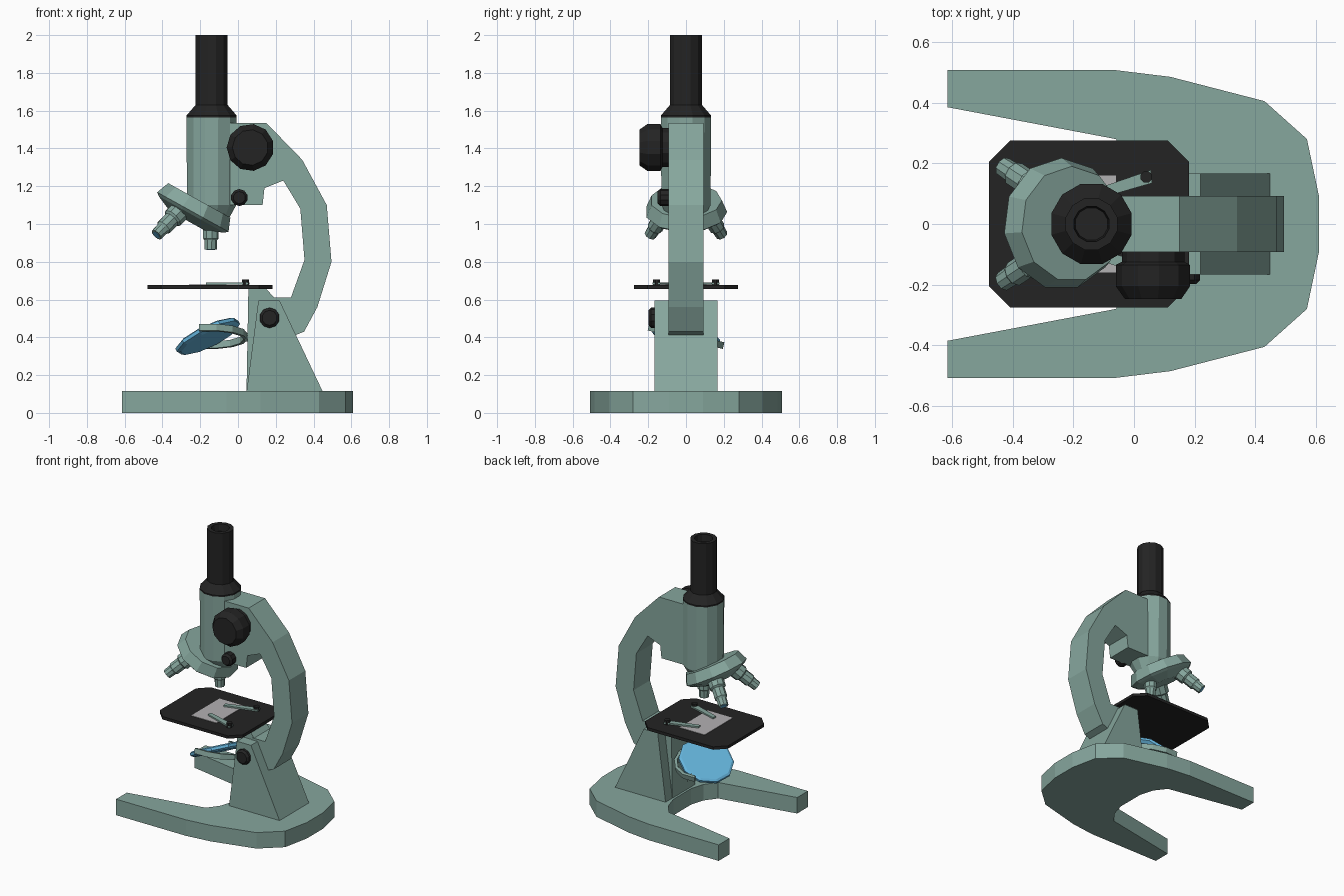
import bpy, bmesh, math
from mathutils import Vector

if "Cube" in bpy.data.objects:
    bpy.data.objects.remove(bpy.data.objects["Cube"])


def material(name, rgb):
    m = bpy.data.materials.new(name)
    m.diffuse_color = (*rgb, 1)
    m.use_nodes = True
    m.node_tree.nodes["Principled BSDF"].inputs["Base Color"].default_value = m.diffuse_color
    return m


GREEN = material("sage_green", (0.24, 0.385, 0.34))
BLACK = material("soft_black", (0.017, 0.017, 0.017))
BLUE = material("mirror_blue", (0.13, 0.46, 0.72))
GREY = material("glass_grey", (0.45, 0.44, 0.45))


def finish(name, bm, mat):
    bmesh.ops.recalc_face_normals(bm, faces=bm.faces)
    me = bpy.data.meshes.new(name)
    bm.to_mesh(me)
    bm.free()
    me.materials.append(mat)
    ob = bpy.data.objects.new(name, me)
    bpy.context.collection.objects.link(ob)
    return ob


def loft(name, rings, mat, closed=False):
    """Skin a list of equal-length point rings, capped unless closed."""
    bm = bmesh.new()
    vs = [[bm.verts.new(p) for p in r] for r in rings]
    n = len(vs[0])
    pairs = list(zip(vs, vs[1:]))
    if closed:
        pairs.append((vs[-1], vs[0]))
    for a, b in pairs:
        for i in range(n):
            j = (i + 1) % n
            bm.faces.new((a[i], a[j], b[j], b[i]))
    if not closed:
        bm.faces.new(vs[0])
        bm.faces.new(vs[-1])
    return finish(name, bm, mat)


def prism_z(name, pts, z0, z1, mat):
    return loft(name, [[(x, y, z) for x, y in pts] for z in (z0, z1)], mat)


def prism_y(name, pts, y0, y1, mat):
    return loft(name, [[(x, y, z) for x, z in pts] for y in (y0, y1)], mat)


def lathe(name, profile, origin, axis, mat, n=12):
    """Profile of (radius, distance) turned about an axis."""
    o = Vector(origin)
    q = Vector(axis).to_track_quat('Z', 'Y')
    rings = []
    for r, t in profile:
        ring = []
        for i in range(n):
            a = 2 * math.pi * (i + 0.5) / n
            ring.append(o + q @ Vector((r * math.cos(a), r * math.sin(a), t)))
        rings.append(ring)
    return loft(name, rings, mat)


# Horseshoe base
half = [(-0.615, 0.385), (-0.615, 0.507), (-0.06, 0.507), (0.12, 0.485),
        (0.43, 0.405), (0.57, 0.28), (0.61, 0.09)]
inner = [(0.03, 0.10), (0.0, 0.20), (-0.06, 0.28)]
side = inner + half
prism_z("base", side + [(x, -y) for x, y in reversed(side)], 0, 0.115, GREEN)

# Pillar and curved arm
prism_y("pillar", [(0.045, 0.11), (0.45, 0.11), (0.22, 0.595), (0.108, 0.595)],
        -0.167, 0.167, GREEN)
prism_y("arm", [(-0.06, 1.535), (0.15, 1.535), (0.34, 1.34), (0.47, 1.10),
                (0.495, 0.80), (0.42, 0.56), (0.35, 0.43), (0.30, 0.41),
                (0.2, 0.37), (0.12, 0.5), (0.18, 0.61), (0.28, 0.61),
                (0.352, 0.81), (0.33, 1.08), (0.24, 1.23), (0.14, 1.19),
                (0.13, 1.10), (-0.06, 1.10)], -0.093, 0.093, GREEN)
prism_y("stage_bracket", [(0.045, 0.11), (0.2, 0.11), (0.2, 0.6),
                          (0.15, 0.657), (0.055, 0.657)], -0.09, 0.09, GREEN)

# Body tube, collar and eyepiece
TX = -0.14
lathe("body_tube", [(0.09, 1.02), (0.135, 1.10), (0.137, 1.57)],
      (TX, 0, 0), (0, 0, 1), GREEN)
lathe("eyepiece", [(0.137, 1.565), (0.137, 1.575), (0.088, 1.63), (0.088, 2.0),
                   (0.06, 2.0), (0.055, 1.95)], (TX, 0, 0), (0, 0, 1), BLACK)

# Tilted nosepiece
tilt = math.radians(29)
A = Vector((-math.sin(tilt), 0, -math.cos(tilt)))
P = Vector((math.cos(tilt), 0, -math.sin(tilt)))
lathe("nosepiece", [(0.19, 0), (0.218, 0.07), (0.20, 0.085), (0.11, 0.125)],
      (-0.205, 0, 1.125), A, GREEN, 11)

# Three objectives spread around the nosepiece axis
Q = Vector((-0.145, 0, 1.234))
for i, L in enumerate((0.37, 0.45, 0.45)):
    th = math.radians(120 * i)
    d = A * math.cos(tilt) + (P * math.cos(th) + Vector((0, math.sin(th), 0))) * math.sin(tilt)
    lathe(f"objective_{i+1}", [(0.055, 0.18), (0.055, L - 0.135), (0.043, L - 0.125),
                               (0.043, L - 0.06), (0.035, L - 0.05), (0.033, L)],
          Q, d, GREEN, 9)
    lathe(f"objective_lens_{i+1}", [(0.022, L - 0.01), (0.022, L + 0.002)], Q, d, BLUE, 9)

# Focus and tilt knobs
Y = (0, -1, 0)
lathe("coarse_knob", [(0.105, 0.085), (0.105, 0.125), (0.125, 0.135),
                      (0.125, 0.205), (0.095, 0.247)], (0.065, 0, 1.405), Y, BLACK, 11)
lathe("fine_knob", [(0.045, 0.085), (0.045, 0.135), (0.032, 0.15)],
      (0.007, 0, 1.14), Y, BLACK, 10)
lathe("tilt_knob", [(0.054, 0.16), (0.054, 0.185), (0.04, 0.198)],
      (0.167, 0, 0.503), Y, BLACK, 10)

# Stage plate and glass slide
x0, x1, w, c = -0.478, 0.182, 0.275, 0.07
prism_z("stage", [(x0 + c, -w), (x1 - c, -w), (x1, -w + c), (x1, w - c),
                  (x1 - c, w), (x0 + c, w), (x0, w - c), (x0, -w + c)],
        0.655, 0.676, BLACK)
prism_z("stage_glass", [(-0.26, -0.16), (-0.06, -0.16), (-0.06, 0.16), (-0.26, 0.16)],
        0.674, 0.679, GREY)

# Stage clips with screws
for s, tag in ((-1, "front"), (1, "back")):
    prism_z(f"{tag}_clip", [(0.06, s * 0.135), (0.055, s * 0.178), (-0.17, s * 0.10),
                            (-0.165, s * 0.07)], 0.68, 0.69, GREEN)
    lathe(f"{tag}_clip_screw", [(0.02, 0.67), (0.02, 0.707)],
          (0.04, s * 0.155, 0), (0, 0, 1), BLACK, 8)

# Mirror disc
C = Vector((-0.16, 0, 0.405))
N = Vector((-0.42, 0.24, 0.87)).normalized()
lathe("mirror", [(0.165, -0.02), (0.185, -0.008), (0.185, 0.01), (0.17, 0.018)],
      C, N, BLUE, 10)

# Mirror fork: a flat half ring swept around the disc
U = Vector((0, 0.97, -0.24))
F = Vector((1, 0, 0.0))
W = F.cross(U).normalized() * 0.018
rings = []
for k in range(9):
    t = math.radians(-103 + 206 * k / 8)
    r = F * math.cos(t) + U * math.sin(t)
    rings.append([C + r * 0.19 - W, C + r * 0.21 - W, C + r * 0.21 + W, C + r * 0.19 + W])
loft("mirror_fork", rings, GREEN)
lathe("mirror_stem", [(0.025, 0), (0.025, 0.08)], (0.035, 0, 0.4), (1, 0, 0), GREEN, 8)
for s in (-1, 1):
    lathe(f"mirror_pivot_{'front' if s < 0 else 'back'}", [(0.012, 0.17), (0.012, 0.2)],
          C, U * s, GREEN, 6)
